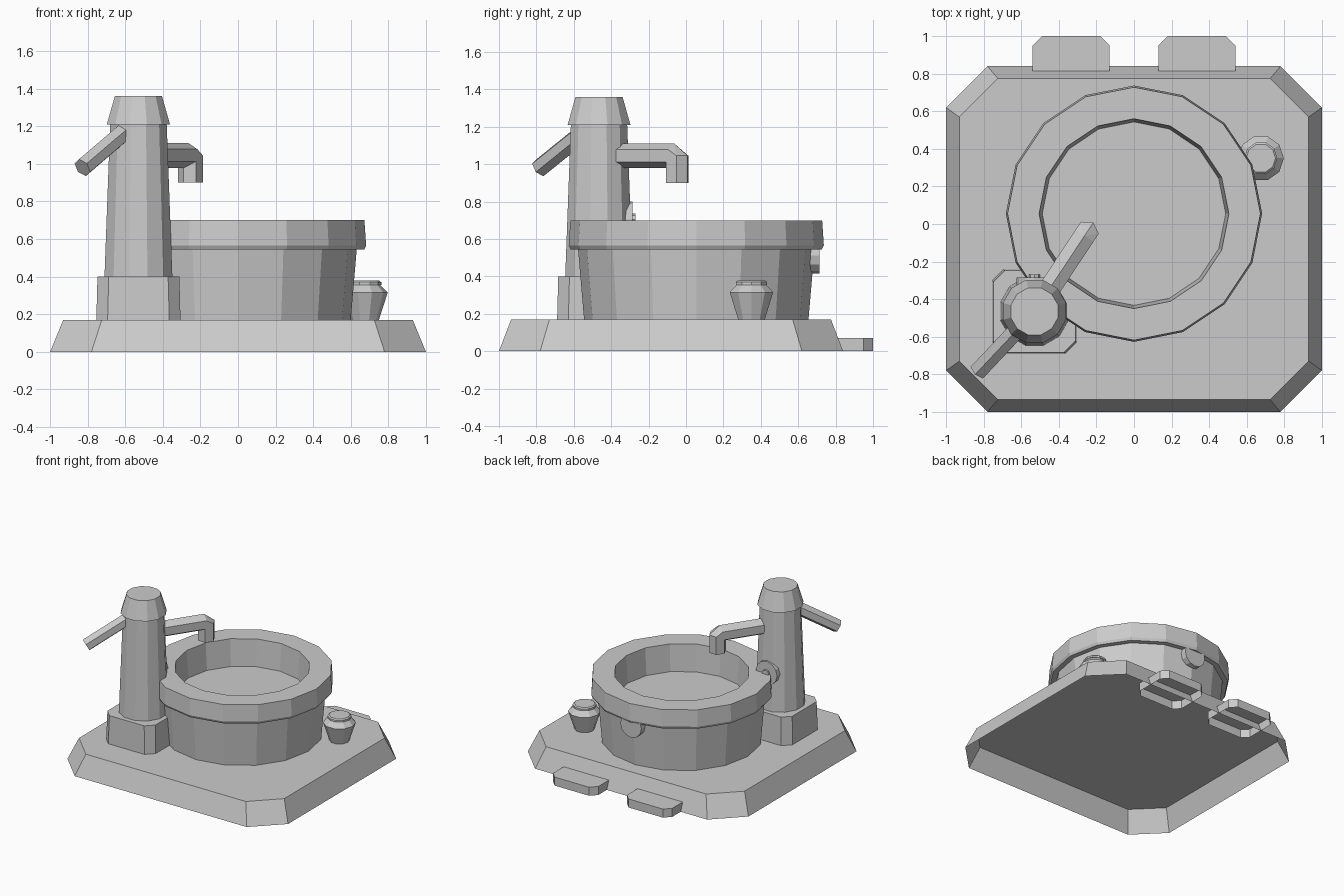
import bpy, bmesh
from math import cos, sin, tau, radians
from mathutils import Vector

if "Cube" in bpy.data.objects:
    bpy.data.objects.remove(bpy.data.objects["Cube"])

grey = bpy.data.materials.new("stone_grey")
grey.use_nodes = True
COLOUR = (0.6, 0.6, 0.6, 1)
grey.diffuse_color = COLOUR
grey.node_tree.nodes["Principled BSDF"].inputs["Base Color"].default_value = COLOUR


def finish(name, bm, outward=True):
    if outward:
        bmesh.ops.recalc_face_normals(bm, faces=bm.faces)
    mesh = bpy.data.meshes.new(name)
    bm.to_mesh(mesh)
    bm.free()
    mesh.materials.append(grey)
    obj = bpy.data.objects.new(name, mesh)
    bpy.context.collection.objects.link(obj)
    return obj


def loft(name, rings, cap_start=True, cap_end=True):
    """Skin a series of matching point loops, flat faced."""
    bm = bmesh.new()
    loops = [[bm.verts.new(p) for p in ring] for ring in rings]
    for a, b in zip(loops, loops[1:]):
        n = len(a)
        for i in range(n):
            j = (i + 1) % n
            bm.faces.new((a[i], a[j], b[j], b[i]))
    if cap_start:
        bm.faces.new(loops[0][::-1])
    if cap_end:
        bm.faces.new(loops[-1])
    # open shells are wound outward already
    return finish(name, bm, outward=cap_start)


def circle(centre, radius, sides, axis=(0, 0, 1), up=(0, 1, 0), turn=0):
    """Regular polygon around an axis, first corner pointing along up."""
    w = Vector(axis).normalized()
    u = Vector(up)
    u = (u - w * u.dot(w)).normalized()
    v = w.cross(u)
    angles = [tau * i / sides + radians(turn) for i in range(sides)]
    return [Vector(centre) + radius * (u * cos(a) + v * sin(a)) for a in angles]


def lathe(name, x, y, profile, sides, turn=0):
    return loft(name, [circle((x, y, z), r, sides, turn=turn) for r, z in profile])


def rod(name, start, end, radius, sides, up=(0, 0, 1)):
    axis = Vector(end) - Vector(start)
    return loft(name, [circle(p, radius, sides, axis, up) for p in (start, end)])


def cut_rect(x0, x1, y0, y1, c, z):
    """Rectangle with cut corners, counter-clockwise."""
    return [Vector((x, y, z)) for x, y in (
        (x0 + c, y0), (x1 - c, y0), (x1, y0 + c), (x1, y1 - c),
        (x1 - c, y1), (x0 + c, y1), (x0, y1 - c), (x0, y0 + c))]


# Sloping base slab, hollow underneath
loft("base", [cut_rect(-1, 1, -1, 0.84, 0.22, 0),
              cut_rect(-0.93, 0.93, -0.935, 0.775, 0.205, 0.17)], cap_start=False)

# Two hollow feet across the back edge
for side, x in (("left", 0.335), ("right", -0.335)):
    loft(side + "_foot", [cut_rect(x - 0.205, x + 0.205, 0.66, 1, 0.05, z)
                          for z in (0, 0.07)], cap_start=False)

# Round tub with overhanging rim and sunken floor
TUB_Y = 0.055
lathe("tub", 0, TUB_Y, [(0.6, 0.17), (0.632, 0.545), (0.672, 0.545), (0.682, 0.565),
                        (0.673, 0.70), (0.505, 0.70), (0.488, 0.48)], 16)

# Pump pedestal, post and cap
PX, PY = -0.53, -0.465
loft("pump_pedestal", [cut_rect(PX - r, PX + r, PY - r, PY + r, 0.06, z)
                       for r, z in ((0.224, 0.17), (0.218, 0.40))])
lathe("pump_post", PX, PY, [(0.187, 0.40), (0.156, 1.21)], 12, 15)
lathe("pump_cap", PX, PY, [(0.174, 1.21), (0.13, 1.36)], 12, 15)

# Pump handle
rod("pump_handle", (-0.6, -0.54, 1.175), (-0.828, -0.782, 0.98), 0.052, 6)

# Spout: level arm, bevelled elbow, downward nozzle
tip = Vector((-0.253, -0.047, 1.045))
start = Vector((PX, PY, 1.045))
ahead = (tip - start).normalized()
elbow = tip - ahead * 0.02
outlet = Vector((tip.x, tip.y, 0.90))
rod("spout_arm", start, elbow, 0.066, 6)
rod("spout_nozzle", tip, outlet, 0.066, 6, up=ahead)
bm = bmesh.new()
for p in circle(elbow, 0.066, 6, ahead, (0, 0, 1)) + circle(tip, 0.066, 6, up=ahead):
    bm.verts.new(p)
bmesh.ops.convex_hull(bm, input=bm.verts)
bmesh.ops.dissolve_limit(bm, angle_limit=0.01, verts=bm.verts, edges=bm.edges)
finish("spout_elbow", bm)

# Round plates on the post and on the back of the tub
rod("post_plate", (PX, -0.33, 0.705), (PX, -0.285, 0.705), 0.096, 12)
rod("post_plate_hub", (PX, -0.30, 0.705), (PX, -0.27, 0.705), 0.03, 8)
rod("tub_plate", (0, 0.66, 0.512), (0, 0.714, 0.512), 0.096, 12)

# Small lidded pot beside the tub
lathe("pot", 0.675, 0.35, [(0.075, 0.17), (0.122, 0.315), (0.08, 0.358)], 10, 18)
lathe("pot_lid", 0.675, 0.35, [(0.088, 0.355), (0.088, 0.37), (0.078, 0.378)], 10, 18)
